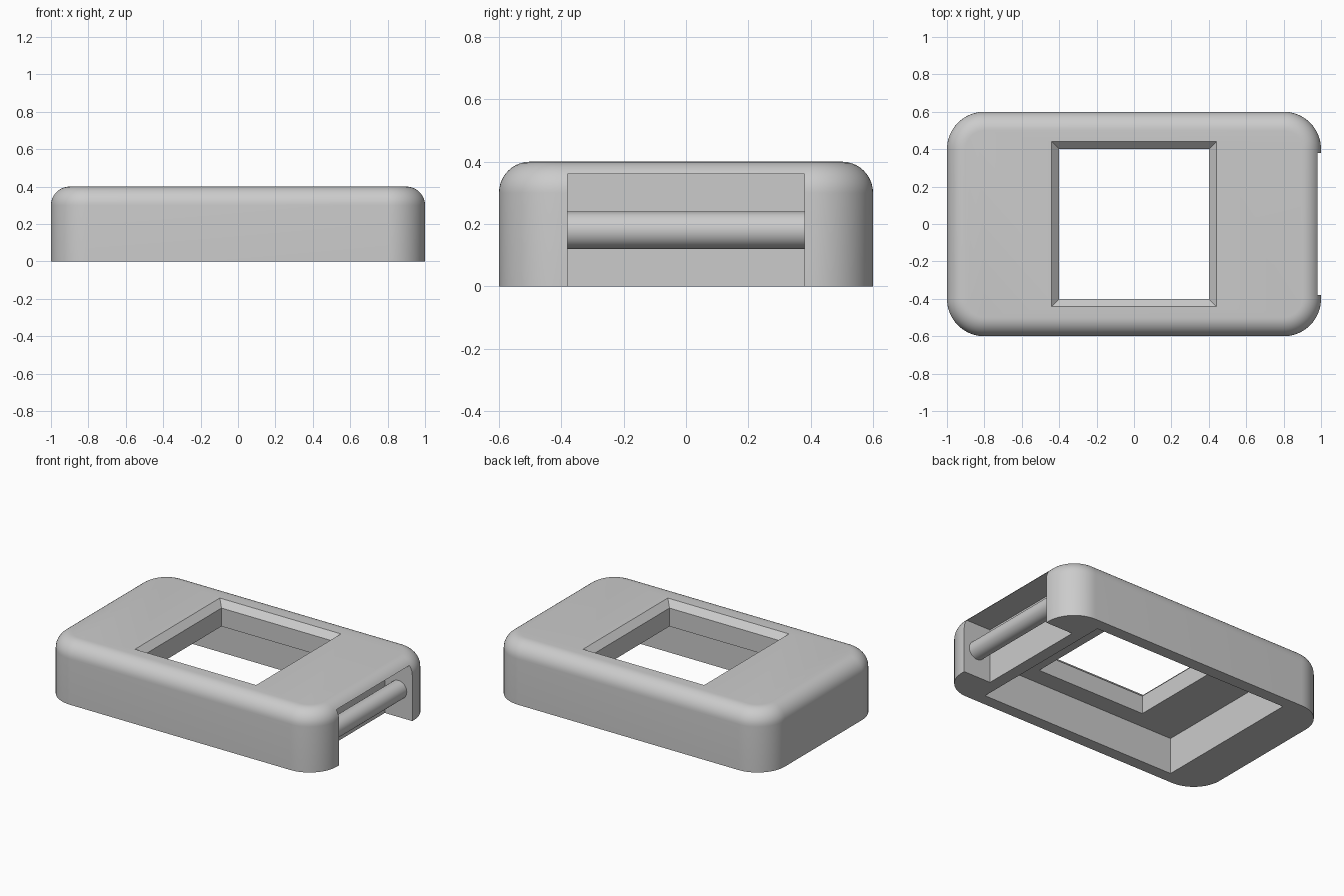
import bpy, bmesh
from math import radians, pi

if "Cube" in bpy.data.objects:
    bpy.data.objects.remove(bpy.data.objects["Cube"], do_unlink=True)

grey = bpy.data.materials.new("light grey")
grey.use_nodes = True
colour = (0.6, 0.6, 0.6, 1)
grey.diffuse_color = colour
grey.node_tree.nodes["Principled BSDF"].inputs["Base Color"].default_value = colour


def add_object(name, bm):
    mesh = bpy.data.meshes.new(name)
    bmesh.ops.recalc_face_normals(bm, faces=bm.faces)
    bm.to_mesh(mesh)
    bm.free()
    mesh.materials.append(grey)
    ob = bpy.data.objects.new(name, mesh)
    bpy.context.collection.objects.link(ob)
    return ob


def box(x0, x1, half_y, z0, z1, flare=0):
    """Box mesh, symmetric in y; flare widens its top on every side."""
    bm = bmesh.new()
    bmesh.ops.create_cube(bm, size=1)
    for v in bm.verts:
        sx, sy, top = v.co.x > 0, v.co.y > 0, v.co.z > 0
        grow = flare if top else 0
        v.co.x = x1 + grow if sx else x0 - grow
        v.co.y = (half_y + grow) * (1 if sy else -1)
        v.co.z = z1 if top else z0
    return bm


# Body: slab with round corners and a rounded top rim
bm = box(-1, 1, 0.6, 0, 0.4)
upright = [e for e in bm.edges if abs(e.verts[0].co.z - e.verts[1].co.z) > 0.1]
bmesh.ops.bevel(bm, geom=upright, offset=0.2, segments=16, profile=0.5, affect='EDGES')
rim = [e for e in bm.edges if all(v.co.z > 0.39 for v in e.verts)]
bmesh.ops.bevel(bm, geom=rim, offset=0.1, segments=10, profile=0.5, affect='EDGES')
body = add_object("case_body", bm)

# Openings: underside pocket, window with chamfered rim, end notch
cutters = [
    add_object("pocket_cutter", box(-0.72, 0.72, 0.52, -0.1, 0.24)),
    add_object("window_cutter", box(-0.4, 0.4, 0.4, 0.1, 0.5)),
    add_object("window_chamfer_cutter", box(-0.4, 0.4, 0.4, 0.36, 0.46, flare=0.1)),
    add_object("notch_cutter", box(0.8, 1.2, 0.38, -0.1, 0.36)),
]
for cutter in cutters:
    cutter.hide_render = True
    mod = body.modifiers.new(cutter.name, 'BOOLEAN')
    mod.operation = 'DIFFERENCE'
    mod.solver = 'EXACT'
    mod.object = cutter

# Apply the cuts, then remove the helpers
bpy.context.view_layer.update()
cut_mesh = bpy.data.meshes.new_from_object(
    body.evaluated_get(bpy.context.evaluated_depsgraph_get()))
body.modifiers.clear()
body.data = cut_mesh
for cutter in cutters:
    bpy.data.objects.remove(cutter, do_unlink=True)

# Strap bar across the notch
bpy.ops.mesh.primitive_cylinder_add(vertices=48, radius=0.06, depth=0.78,
                                    location=(0.9, 0, 0.18), rotation=(pi / 2, 0, 0))
bar = bpy.context.object
bar.name = "strap_bar"
bar.data.materials.append(grey)

# Smooth shading with crisp edges
for ob in (body, bar):
    bpy.ops.object.select_all(action='DESELECT')
    ob.select_set(True)
    bpy.context.view_layer.objects.active = ob
    bpy.ops.object.shade_smooth_by_angle(angle=radians(30))
